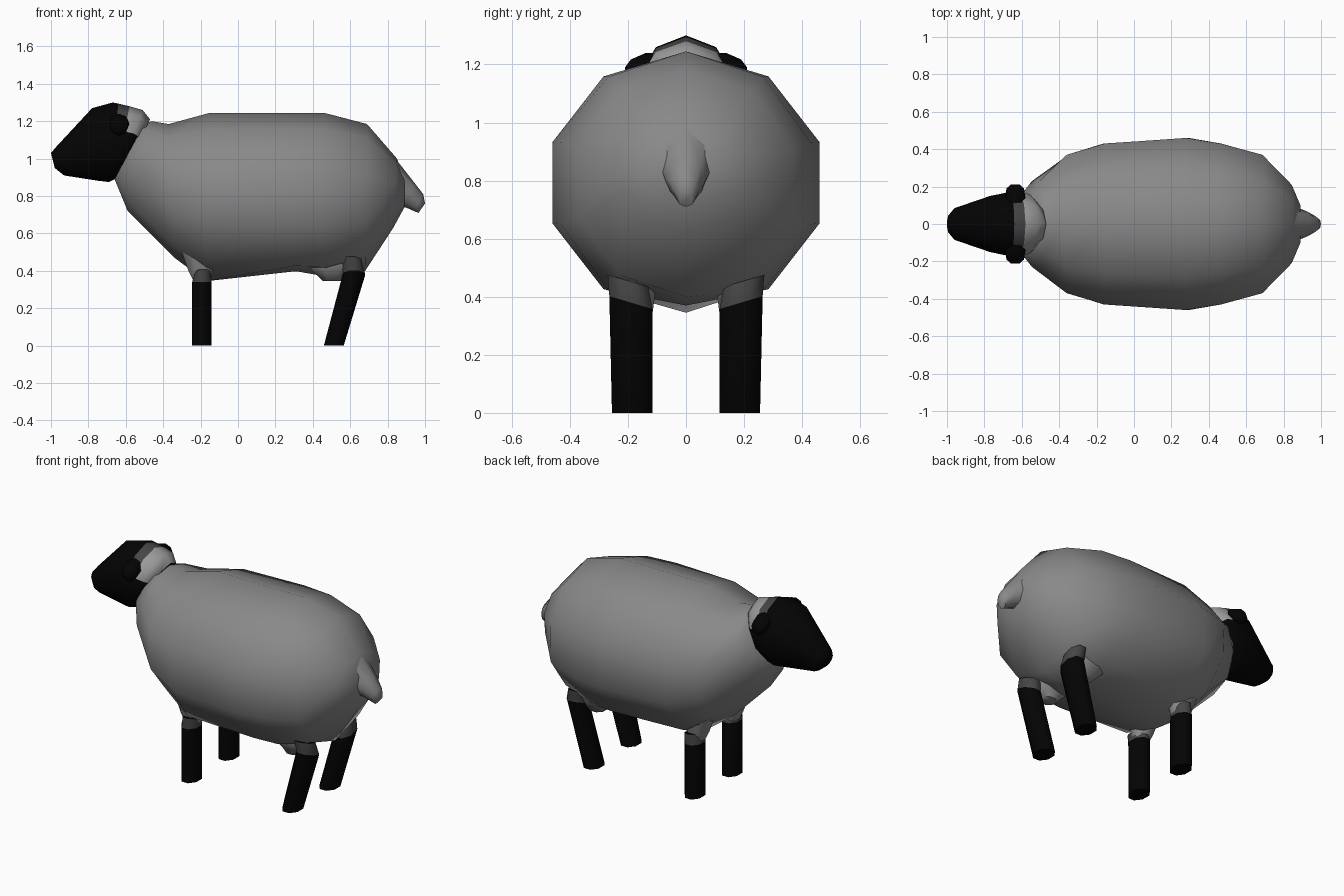
import bpy, bmesh
from math import sin, cos, pi, radians
from mathutils import Vector

if "Cube" in bpy.data.objects:
    bpy.data.objects.remove(bpy.data.objects["Cube"])


def material(name, value):
    m = bpy.data.materials.new(name)
    m.diffuse_color = (value, value, value, 1)
    m.use_nodes = True
    m.node_tree.nodes["Principled BSDF"].inputs["Base Color"].default_value = m.diffuse_color
    return m


BLACK = material("black", 0.001)
DARK = material("dark_grey", 0.06)
PALE = material("pale_grey", 0.33)
WOOL = material("wool_grey", 0.25)


def loft(name, rings, mats, paint=None, angle=60):
    """Skin a list of closed rings, capping both ends; paint picks a material per face."""
    bm = bmesh.new()
    rows = [[bm.verts.new(p) for p in r] for r in rings]
    n = len(rows[0])
    for s, (a, b) in enumerate(zip(rows, rows[1:])):
        for i in range(n):
            j = (i + 1) % n
            f = bm.faces.new((a[i], a[j], b[j], b[i]))
            if paint:
                f.material_index = paint(s, f.calc_center_median())
    bm.faces.new(rows[0])
    bm.faces.new(rows[-1])
    bmesh.ops.recalc_face_normals(bm, faces=bm.faces)
    me = bpy.data.meshes.new(name)
    bm.to_mesh(me)
    bm.free()
    ob = bpy.data.objects.new(name, me)
    bpy.context.collection.objects.link(ob)
    for m in mats:
        me.materials.append(m)
    bpy.ops.object.select_all(action='DESELECT')
    bpy.context.view_layer.objects.active = ob
    ob.select_set(True)
    bpy.ops.object.shade_smooth_by_angle(angle=radians(angle))
    return ob


def tilted(xt, zt, xb, zb, hw, floor=0, n=10):
    """Ring across the body from top point, bottom point and half width."""
    top, bot = Vector((xt, 0, zt)), Vector((xb, 0, zb))
    mid, half = (top + bot) / 2, (top - bot) / 2
    w = hw / max(sin(2 * pi * i / n) for i in range(n))
    pts = [mid + half * cos(2 * pi * i / n) + Vector((0, w * sin(2 * pi * i / n), 0))
           for i in range(n)]
    for p in pts:
        p.z = max(p.z, floor)
    return pts


def level(x, y, z, rx, ry, n=8, slope=0):
    """Horizontal ring for legs; slope tips it up towards +y."""
    w = cos(pi / n)
    pts = []
    for i in range(n):
        a = 2 * pi * (i + 0.5) / n
        dy = ry * sin(a) / w
        pts.append(Vector((x + rx * cos(a) / w, y + dy, z + slope * dy)))
    return pts


def pair(name, rings, mats, paint=None):
    for side, s in (("left", 1), ("right", -1)):
        loft(f"{name}_{side}", [[Vector((p.x, p.y * s, p.z)) for p in r] for r in rings],
             mats, paint)


# Woolly body
loft("body", [tilted(*r) for r in (
    (-0.50, 1.19, -0.66, 0.89, 0.155),
    (-0.46, 1.20, -0.59, 0.72, 0.23),
    (-0.37, 1.185, -0.34, 0.47, 0.37),
    (-0.15, 1.245, -0.17, 0.345, 0.43),
    (0.26, 1.245, 0.31, 0.34, 0.46, 0.398),
    (0.46, 1.245, 0.47, 0.335, 0.43, 0.37),
    (0.69, 1.185, 0.68, 0.40, 0.37),
    (0.85, 1.00, 0.83, 0.63, 0.21),
    (0.89, 0.90, 0.89, 0.74, 0.10))], (WOOL,))


# Head, black with a pale crown fading out at the back
def head_paint(span, c):
    if c.z < 1.1:
        return 0
    return 2 if span < 2 else 1 if span == 2 else 0


loft("head", [tilted(*r) for r in (
    (-0.47, 1.21, -0.62, 0.92, 0.12),
    (-0.51, 1.26, -0.645, 0.895, 0.16),
    (-0.58, 1.28, -0.66, 0.89, 0.168),
    (-0.64, 1.294, -0.68, 0.88, 0.17),
    (-0.67, 1.30, -0.69, 0.875, 0.168),
    (-0.78, 1.27, -0.75, 0.882, 0.15),
    (-0.975, 1.06, -0.93, 0.91, 0.085),
    (-1.00, 1.03, -0.98, 0.95, 0.045))], (BLACK, DARK, PALE), head_paint)

# Ears, drooping slightly outwards
pair("ear", [[Vector((-0.635 + r * cos(2 * pi * i / 8), y, z + r * sin(2 * pi * i / 8)))
              for i in range(8)]
             for y, z, r in ((0.10, 1.20, 0.04), (0.14, 1.185, 0.054),
                             (0.19, 1.17, 0.047), (0.21, 1.165, 0.025))], (BLACK,))

# Tail
loft("tail", [tilted(*r, 0, 8) for r in (
    (0.85, 0.99, 0.82, 0.74, 0.10),
    (0.94, 0.875, 0.90, 0.738, 0.07),
    (0.99, 0.81, 0.94, 0.72, 0.045),
    (1.00, 0.76, 0.965, 0.71, 0.03))], (WOOL,))


# Front and rear legs, lighter at the very top
def leg_paint(span, c):
    return span


pair("front_leg", [level(-0.193, 0.185, 0, 0.052, 0.07),
                   level(-0.193, 0.185, 0.34, 0.052, 0.07),
                   level(-0.187, 0.190, 0.39, 0.04, 0.07, slope=0.3)],
     (BLACK, DARK), leg_paint)
pair("rear_leg", [level(0.512, 0.185, 0, 0.053, 0.07),
                  level(0.620, 0.190, 0.38, 0.058, 0.074, slope=0.3),
                  level(0.605, 0.200, 0.455, 0.055, 0.07, slope=0.3)],
     (BLACK, DARK), leg_paint)

# Wool bulges above the legs
pair("rear_thigh", [level(0.51, 0.17, 0.56, 0.15, 0.07),
                    level(0.50, 0.17, 0.42, 0.12, 0.065),
                    level(0.505, 0.16, 0.345, 0.05, 0.045)], (WOOL,))
pair("front_shoulder", [level(-0.20, 0.17, 0.50, 0.10, 0.07),
                        level(-0.20, 0.17, 0.40, 0.065, 0.055),
                        level(-0.193, 0.17, 0.345, 0.045, 0.045)], (WOOL,))
